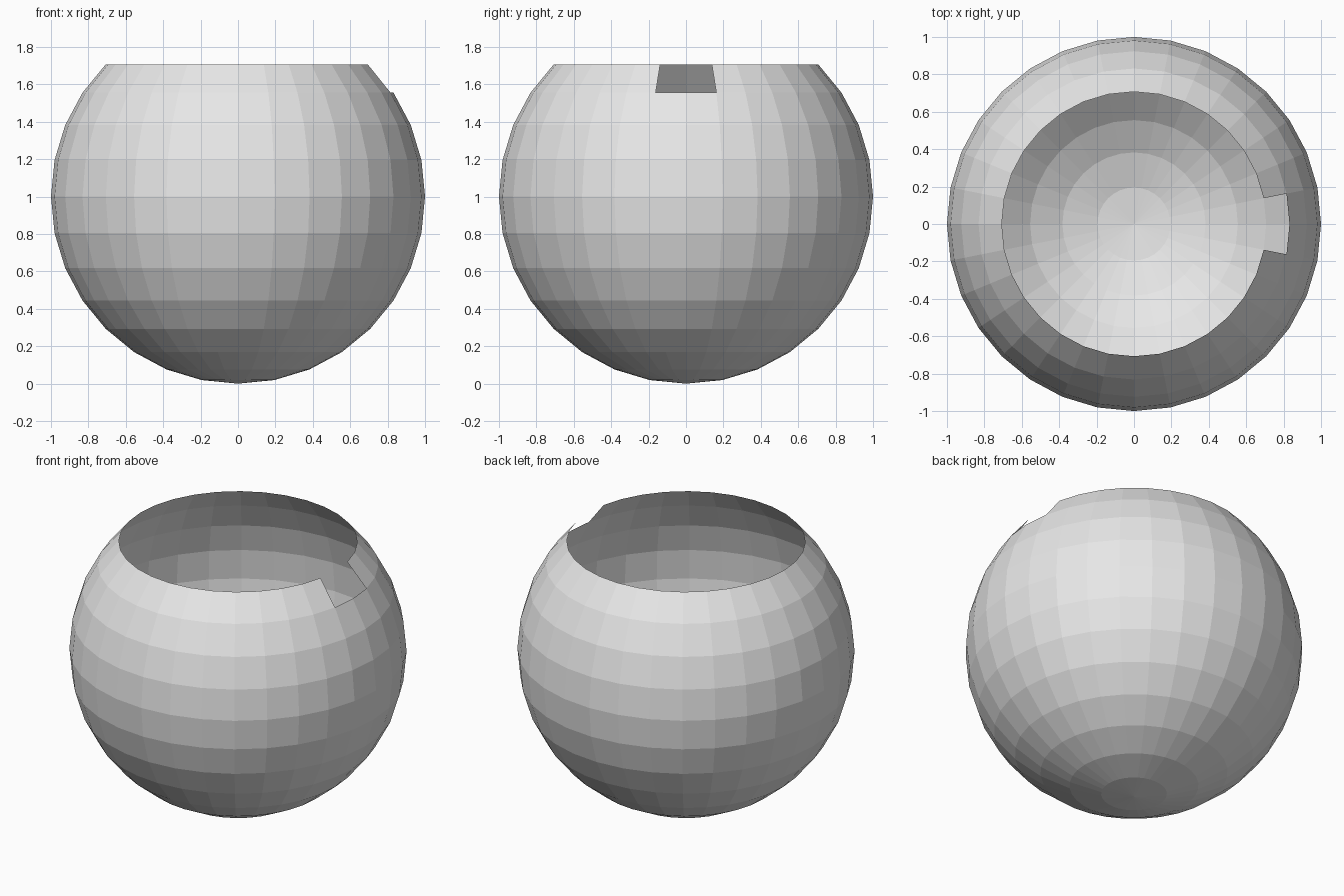
import bpy
import bmesh
from math import cos, pi

SEGMENTS, RINGS = 32, 16
RIM = 4  # rings removed from the top

default = bpy.data.objects.get("Cube")
if default:
    bpy.data.objects.remove(default, do_unlink=True)

# Plain grey material
grey = bpy.data.materials.new("light_grey")
grey.use_nodes = True
colour = (0.8, 0.8, 0.8, 1)
grey.diffuse_color = colour
grey.node_tree.nodes["Principled BSDF"].inputs["Base Color"].default_value = colour

# Faceted sphere
bm = bmesh.new()
bmesh.ops.create_uvsphere(bm, u_segments=SEGMENTS, v_segments=RINGS, radius=1)

# Open the top, and notch the rim by two faces on the +x side
rim_z = cos(pi * RIM / RINGS)
notch_z = cos(pi * (RIM + 1) / RINGS)


def is_removed(face):
    c = face.calc_center_median()
    in_notch = c.z > notch_z and c.x > 0 and abs(c.y) < 0.12
    return c.z > rim_z or in_notch


bmesh.ops.delete(bm, geom=[f for f in bm.faces if is_removed(f)], context="FACES")

# Stand the bowl on the floor
bmesh.ops.translate(bm, verts=bm.verts, vec=(0, 0, 1))
mesh = bpy.data.meshes.new("round_bowl")
bm.to_mesh(mesh)
bm.free()
mesh.materials.append(grey)
bowl = bpy.data.objects.new("round_bowl", mesh)
bpy.context.collection.objects.link(bowl)
